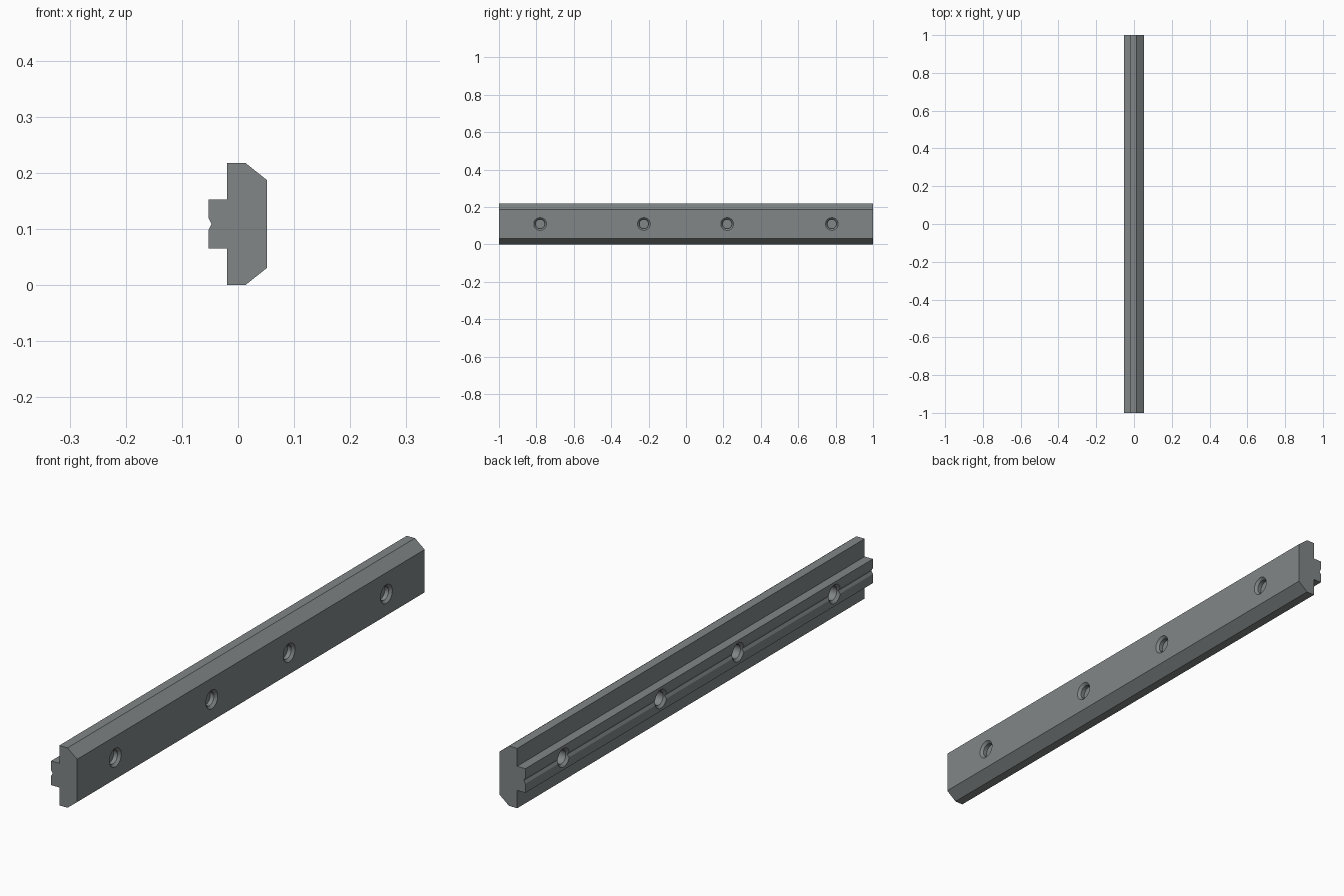
import bpy
import bmesh
import math

if "Cube" in bpy.data.objects:
    bpy.data.objects.remove(bpy.data.objects["Cube"], do_unlink=True)

MID_Z = 0.109
HOLE_Y = (-0.78, -0.225, 0.22, 0.78)
SEGMENTS = 32

steel = bpy.data.materials.new("grey steel")
steel.use_nodes = True
colour = (0.22, 0.24, 0.24, 1)
steel.diffuse_color = colour
steel.node_tree.nodes["Principled BSDF"].inputs["Base Color"].default_value = colour


def add_object(name, bm):
    bmesh.ops.recalc_face_normals(bm, faces=bm.faces)
    mesh = bpy.data.meshes.new(name)
    bm.to_mesh(mesh)
    bm.free()
    mesh.materials.append(steel)
    obj = bpy.data.objects.new(name, mesh)
    bpy.context.collection.objects.link(obj)
    return obj


def loft(bm, rings):
    """Join closed rings of points into a capped solid."""
    loops = [[bm.verts.new(p) for p in ring] for ring in rings]
    for a, b in zip(loops, loops[1:]):
        for i in range(len(a)):
            j = (i + 1) % len(a)
            bm.faces.new((a[i], a[j], b[j], b[i]))
    bm.faces.new(loops[0])
    bm.faces.new(loops[-1])


def circle(x, y, radius):
    angles = [2 * math.pi * i / SEGMENTS for i in range(SEGMENTS)]
    return [(x, y + radius * math.cos(a), MID_Z + radius * math.sin(a)) for a in angles]


# T-shaped bar: upper half of the section, mirrored about its middle
half = [(0.052, 0.078), (0.013, 0.109), (-0.020, 0.109), (-0.020, 0.044),
        (-0.053, 0.044), (-0.053, 0.011)]
section = half + [(-0.047, 0)] + [(x, -h) for x, h in reversed(half)]
bm = bmesh.new()
loft(bm, [[(x, y, MID_Z + h) for x, h in section] for y in (-1, 1)])
bar = add_object("slotted_bar", bm)

# Countersunk holes from the broad side and from the grooved side
broad_side = [(0.060, 0.042), (0.043, 0.025), (0.028, 0.025)]
groove_side = [(-0.060, 0.041), (-0.044, 0.025), (0.0, 0.025)]
bm = bmesh.new()
for y in HOLE_Y:
    for profile in (broad_side, groove_side):
        loft(bm, [circle(x, y, r) for x, r in profile])
cutter = add_object("hole_cutter", bm)
cutter.hide_render = True

cut = bar.modifiers.new("holes", "BOOLEAN")
cut.operation = "DIFFERENCE"
cut.solver = "EXACT"
cut.object = cutter

bpy.ops.object.select_all(action="DESELECT")
bar.select_set(True)
bpy.context.view_layer.objects.active = bar
bpy.ops.object.modifier_apply(modifier=cut.name)
bpy.data.objects.remove(cutter, do_unlink=True)
bpy.ops.object.shade_smooth_by_angle(angle=math.radians(25))
